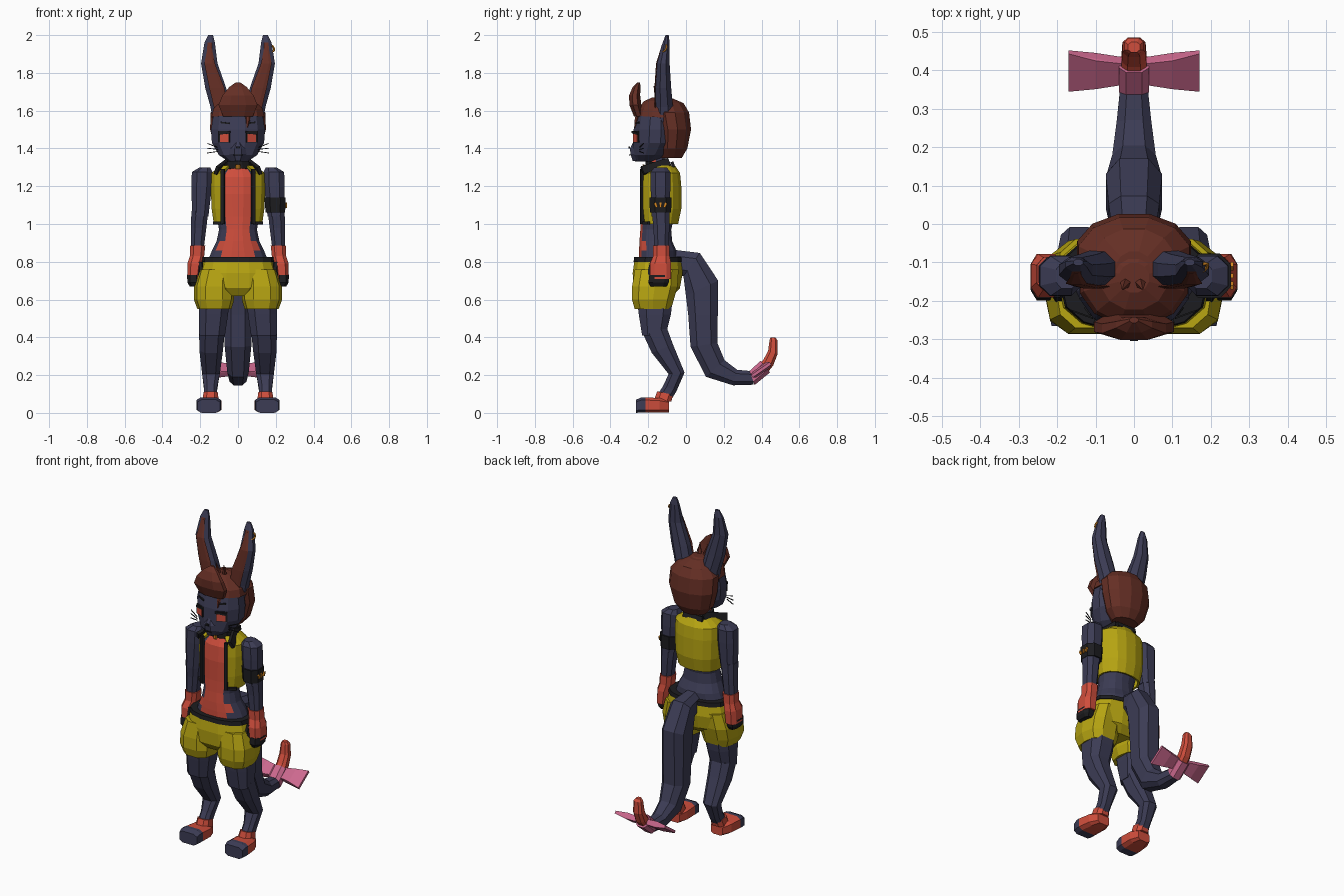
import bpy, bmesh, math
from mathutils import Vector, Matrix


def material(name, rgb):
    m = bpy.data.materials.new(name)
    m.diffuse_color = (*rgb, 1)
    return m


NAVY = material("navy fur", (0.045, 0.045, 0.09))
RED = material("coral red", (0.62, 0.075, 0.045))
BROWN = material("brown hair", (0.13, 0.028, 0.018))
YELLOW = material("mustard cloth", (0.48, 0.38, 0.006))
BLACK = material("black trim", (0.012, 0.012, 0.014))
PINK = material("pink ribbon", (0.6, 0.14, 0.27))
ORANGE = material("orange metal", (0.7, 0.25, 0.015))


def finish(name, bm, mats, rule=None, mirror=False):
    bmesh.ops.recalc_face_normals(bm, faces=bm.faces)
    bm.normal_update()
    if rule:
        for f in bm.faces:
            f.material_index = int(rule(f.calc_center_median(), f.normal))
    me = bpy.data.meshes.new(name)
    bm.to_mesh(me)
    bm.free()
    for m in mats:
        me.materials.append(m)
    ob = bpy.data.objects.new(name, me)
    bpy.context.collection.objects.link(ob)
    if mirror:
        mod = ob.modifiers.new("mirror", 'MIRROR')
        mod.use_mirror_merge = False
    return ob


def loft(name, rings, mats, n=8, boxy=1.0, rule=None, mirror=False, caps=True, skip=()):
    """Rings are (x, y, z, rx, ry, tilt); boxy < 1 squares the section."""
    bm = bmesh.new()
    rows = []
    for r in rings:
        x, y, z, rx, ry = r[:5]
        t = math.radians(r[5]) if len(r) > 5 else 0
        row = []
        for i in range(n):
            a = -math.pi / 2 + (i + 0.5) * math.tau / n
            c, s = math.cos(a), math.sin(a)
            u = math.copysign(abs(c) ** boxy, c) * rx
            v = math.copysign(abs(s) ** boxy, s) * ry
            row.append(bm.verts.new((x + u, y + v * math.cos(t), z + v * math.sin(t))))
        rows.append(row)
    for a, b in zip(rows, rows[1:]):
        for i in range(n):
            if i not in skip:
                j = (i + 1) % n
                bm.faces.new((a[i], a[j], b[j], b[i]))
    if caps:
        bm.faces.new(rows[0])
        bm.faces.new(rows[-1])
    return finish(name, bm, mats, rule, mirror)


def box(name, loc, size, mat, rot=(0, 0, 0), mirror=False):
    bm = bmesh.new()
    bmesh.ops.create_cube(bm, size=1)
    turn = Matrix.Identity(4)
    for angle, axis in zip(rot, 'XYZ'):
        turn = Matrix.Rotation(math.radians(angle), 4, axis) @ turn
    bm.transform(Matrix.Translation(loc) @ turn @ Matrix.Diagonal((*size, 1)))
    return finish(name, bm, [mat], None, mirror)


# Torso, with a coloured front panel
loft("torso", [(0, -.15, .80, .165, .10), (0, -.15, .86, .14, .10), (0, -.16, .91, .115, .088),
               (0, -.16, .97, .102, .083), (0, -.15, 1.04, .115, .09), (0, -.14, 1.16, .13, .10),
               (0, -.135, 1.25, .125, .095), (0, -.135, 1.30, .08, .065)],
     [NAVY, RED], n=16, boxy=.9,
     rule=lambda c, n: n.y < -.3 and abs(c.x) < (.10 if c.z < .9 else .06))
loft("neck", [(0, -.14, 1.27, .055, .055), (0, -.17, 1.37, .05, .06)], [NAVY, RED], n=10,
     rule=lambda c, n: n.y < -.2)
loft("choker", [(0, -.145, 1.285, .075, .072, -8), (0, -.15, 1.325, .07, .068, -8)], [BLACK], n=10)
loft("choker_stud", [(0, -.222, 1.29, .012, .006), (0, -.224, 1.315, .012, .006)], [ORANGE], n=6)

# Open sleeveless vest with trims and collar
vest = loft("vest", [(0, -.14, 1.0, .13, .10), (0, -.135, 1.08, .142, .112), (0, -.135, 1.2, .147, .112),
                     (0, -.135, 1.27, .145, .105), (0, -.135, 1.31, .085, .078)],
            [YELLOW], n=16, boxy=.9, caps=False, skip=(15, 0, 14))
solid = vest.modifiers.new("thickness", 'SOLIDIFY')
solid.thickness = .012
box("vest_trim", (.080, -.232, 1.145), (.018, .018, .29), BLACK, (0, 0, 20), True)
box("vest_hem", (.106, -.212, 1.005), (.055, .014, .016), BLACK, (0, 0, 32), True)
box("vest_collar", (.085, -.16, 1.305), (.018, .16, .045), BLACK, (18, -25, 15), True)
box("collar_back", (0, -.07, 1.315), (.13, .016, .03), BLACK, (15, 0, 0))

# Arms, cuffs and hands
loft("upper_arm", [(.175, -.135, 1.30, .03, .035), (.19, -.135, 1.275, .058, .055),
                   (.192, -.135, 1.20, .058, .056), (.20, -.135, 1.04, .046, .05)],
     [NAVY], boxy=.8, mirror=True)
loft("forearm", [(.202, -.135, 1.07, .048, .05), (.208, -.13, .98, .043, .045),
                 (.215, -.13, .87, .036, .04)], [NAVY], boxy=.8, mirror=True)
loft("hand", [(.213, -.13, .885, .042, .046), (.217, -.13, .83, .04, .046),
              (.228, -.135, .79, .042, .06), (.235, -.135, .71, .036, .06)],
     [RED], boxy=.7, mirror=True)
loft("fingers", [(.237, -.14, .73, .034, .057), (.235, -.145, .69, .035, .057),
                 (.232, -.145, .67, .025, .045)], [BLACK], boxy=.7, mirror=True)
loft("thumb", [(.20, -.175, .80, .014, .018), (.195, -.185, .75, .017, .02),
               (.205, -.185, .70, .012, .015)], [BLACK], n=6, mirror=True)
loft("arm_band", [(.198, -.135, 1.06, .055, .06), (.196, -.135, 1.14, .06, .062)], [BLACK], boxy=.8)
for k in range(3):
    box("band_mark", (.255, -.16 + k * .025, 1.10), (.008, .012, .026), ORANGE, (25 - 25 * k, 0, 0))

# Shorts and belt
loft("shorts_seat", [(0, -.15, .81, .185, .125), (0, -.15, .74, .205, .135),
                     (0, -.155, .66, .205, .125), (0, -.16, .62, .12, .09)], [YELLOW], n=14, boxy=.8)
loft("shorts_leg", [(.115, -.155, .76, .09, .12), (.127, -.165, .67, .107, .125),
                    (.127, -.175, .60, .107, .115), (.125, -.175, .55, .09, .10)],
     [YELLOW], n=10, boxy=.75, mirror=True)
loft("belt", [(0, -.15, .80, .195, .13), (0, -.15, .825, .19, .127)], [BLACK], n=14, boxy=.8)

# Digitigrade legs and feet
loft("thigh", [(.125, -.165, .60, .085, .10), (.13, -.165, .52, .082, .09),
               (.137, -.17, .41, .072, .066)], [NAVY], boxy=.75, mirror=True)
loft("shin", [(.138, -.165, .435, .072, .07, 10), (.142, -.125, .34, .066, .064, 22),
              (.143, -.05, .21, .05, .045, 5), (.145, -.085, .13, .037, .04, -25),
              (.145, -.11, .09, .037, .042, -15)], [NAVY], boxy=.75, mirror=True)
loft("ankle", [(.145, -.125, .06, .046, .05), (.145, -.11, .105, .040, .046, -12)],
     [RED], boxy=.75, mirror=True)
# The foot runs front to back so its toe can be coloured
loft("foot", [(.155, -.265, .035, .062, .036, 90), (.155, -.235, .042, .068, .042, 90),
              (.155, -.215, .042, .068, .042, 90), (.15, -.14, .04, .064, .04, 90),
              (.147, -.09, .035, .042, .033, 90)], [RED, NAVY], boxy=.5, mirror=True,
     rule=lambda c, n: c.y < -.216)

# Tail, coloured tip and ribbon
loft("tail", [(0, -.09, .80, .05, .07, 80), (0, .03, .785, .07, .08, 55), (0, .085, .66, .078, .10, 25),
              (0, .09, .52, .078, .083, 0), (0, .095, .36, .075, .076, 8), (0, .155, .235, .06, .07, 42),
              (0, .26, .187, .048, .045, 75), (0, .355, .185, .038, .038, 95)], [NAVY], boxy=.75)
loft("tail_tip", [(0, .39, .215, .034, .036, 130), (0, .435, .265, .034, .032, 150),
                  (0, .46, .32, .032, .028, 165), (0, .463, .385, .026, .022, 180),
                  (0, .46, .40, .016, .014, 180)], [RED], boxy=.75)
loft("ribbon_knot", [(0, .35, .185, .042, .042, 110), (0, .42, .245, .042, .042, 130)],
     [PINK], boxy=.75)
bm = bmesh.new()
along, out = Vector((0, .82, .57)), Vector((0, -.57, .82))
for x, w, t in ((.02, .032, .015), (.10, .045, .018), (.17, .06, .008)):
    for i in (-1, 1):
        for j in (-1, 1):
            bm.verts.new(Vector((x, .398, .228)) + along * w * i + out * t * j)
bmesh.ops.convex_hull(bm, input=bm.verts)
finish("ribbon_wing", bm, [PINK], None, True)

# Head and muzzle
loft("head", [(0, -.21, 1.33, .05, .06), (0, -.19, 1.365, .105, .095), (0, -.165, 1.43, .143, .118),
              (0, -.163, 1.50, .148, .118), (0, -.16, 1.58, .135, .105), (0, -.15, 1.63, .08, .08)],
     [NAVY], n=12)
loft("muzzle", [(0, -.25, 1.333, .03, .034), (0, -.255, 1.37, .052, .042),
                (0, -.26, 1.40, .045, .04), (0, -.255, 1.435, .018, .026)], [NAVY])
box("nose", (0, -.30, 1.405), (.02, .008, .012), BLACK)
box("mouth", (0, -.298, 1.365), (.05, .006, .004), BLACK)

# Eyes, brows and whiskers
box("eye_outline", (.073, -.263, 1.462), (.066, .008, .06), BLACK, (0, 0, 25), True)
box("eye", (.072, -.267, 1.456), (.05, .008, .042), RED, (0, 0, 25), True)
box("eyelid", (.073, -.270, 1.482), (.07, .008, .012), BLACK, (0, 8, 25), True)
box("eyebrow", (.068, -.258, 1.535), (.05, .008, .008), BLACK, (0, -6, 25), True)
for k in range(3):
    box("whisker", (.135, -.235, 1.38 + k * .018), (.06, .004, .004), BLACK, (0, 8 - 14 * k, 20), True)

# Hair
loft("hair_back", [(0, -.08, 1.35, .08, .06), (0, -.075, 1.40, .125, .085), (0, -.07, 1.50, .153, .10),
                   (0, -.085, 1.59, .15, .105), (0, -.10, 1.64, .11, .09), (0, -.12, 1.665, .05, .05)],
     [BROWN], n=12)
loft("hair_top", [(0, -.15, 1.565, .146, .118, -4), (0, -.145, 1.61, .135, .115),
                  (0, -.14, 1.65, .09, .085), (0, -.14, 1.67, .04, .04)], [BROWN], n=12)
loft("hair_quiff", [(0, -.25, 1.57, .085, .028), (0, -.268, 1.63, .112, .034),
                    (0, -.272, 1.68, .09, .032), (0, -.262, 1.725, .05, .022),
                    (0, -.25, 1.75, .012, .008)], [BROWN])
loft("hair_strand", [(.048, -.268, 1.51, .004, .005), (.052, -.262, 1.55, .012, .012),
                     (.05, -.25, 1.59, .018, .015)], [BROWN], n=6)
for x in (-.02, .015):
    loft("hair_tuft", [(x, -.15, 1.65, .018, .016), (x * 1.5, -.17, 1.73, .002, .002)], [BROWN], n=5)

# Tall ears with darker inner faces, and an earring
loft("ear", [(.09, -.115, 1.54, .045, .052), (.092, -.115, 1.62, .058, .05),
             (.118, -.12, 1.72, .06, .045), (.152, -.12, 1.85, .047, .036),
             (.150, -.105, 1.96, .03, .02), (.145, -.10, 2.0, .014, .009)],
     [NAVY, BROWN], n=8, mirror=True,
     rule=lambda c, n: n.y < -.8 and c.z < 1.94)
loft("ear_lining", [(.088, -.163, 1.60, .035, .006), (.112, -.163, 1.72, .04, .005),
                    (.150, -.155, 1.85, .028, .004), (.150, -.125, 1.95, .008, .003)],
     [BROWN], n=6, mirror=True)
bpy.ops.mesh.primitive_torus_add(major_segments=10, minor_segments=5, major_radius=.02,
                                 minor_radius=.005, location=(.174, -.115, 1.93),
                                 rotation=(math.radians(65), 0, math.radians(30)))
ring = bpy.context.object
ring.name = "earring"
ring.data.materials.append(ORANGE)
